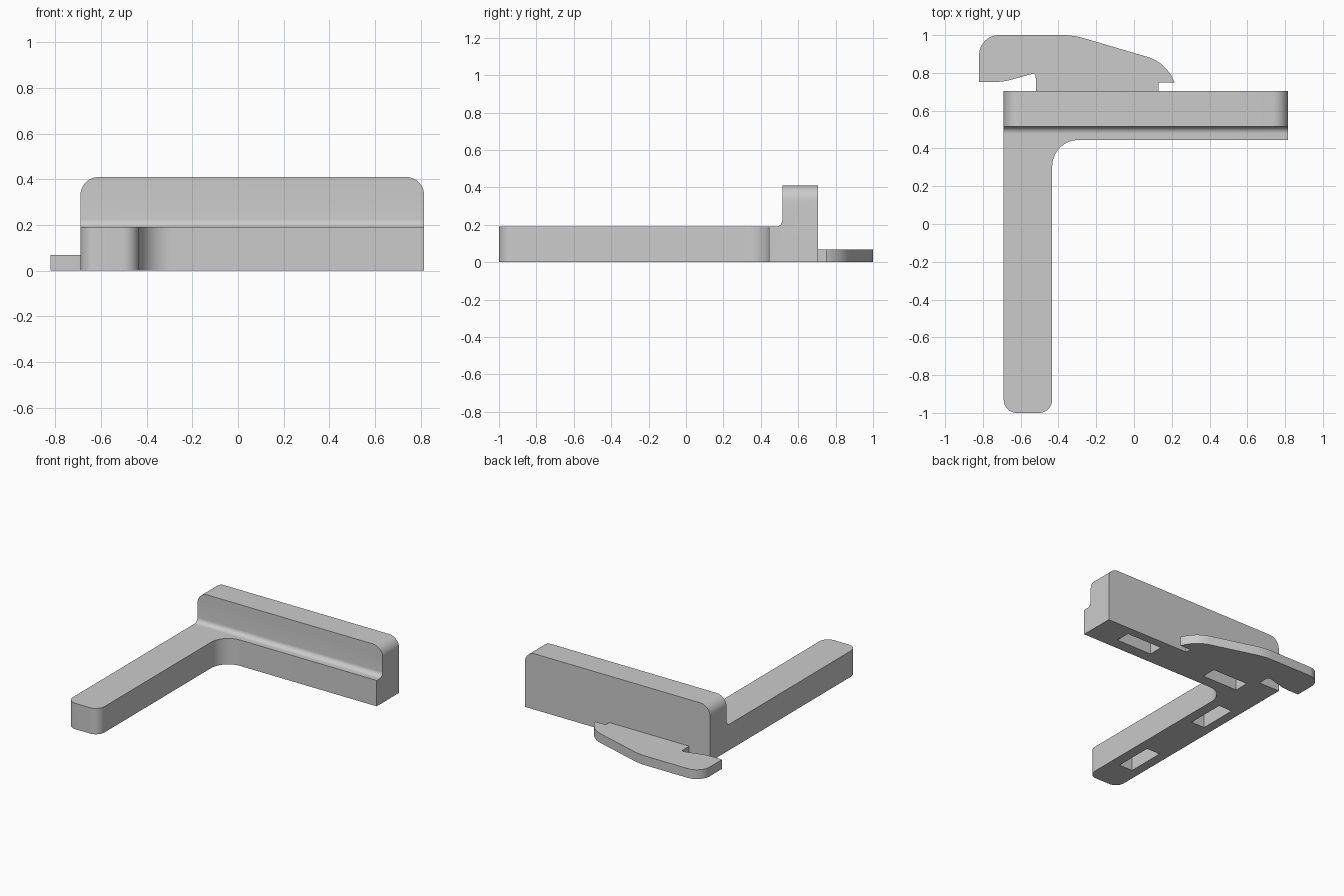
import bpy, bmesh
from math import radians, cos, sin
from mathutils import Vector

cube = bpy.data.objects.get("Cube")
if cube:
    bpy.data.objects.remove(cube, do_unlink=True)

grey = bpy.data.materials.new("plain_grey")
grey.use_nodes = True
GREY = (0.6, 0.6, 0.6, 1)
grey.diffuse_color = GREY
grey.node_tree.nodes["Principled BSDF"].inputs["Base Color"].default_value = GREY


def arc(cx, cy, r, start, end, steps=10):
    """Points on a circular arc, angles in degrees."""
    angles = [radians(start + (end - start) * i / steps) for i in range(steps + 1)]
    return [(cx + r * cos(a), cy + r * sin(a)) for a in angles]


def bezier(p0, p1, p2, steps=10):
    """Points on a quadratic curve."""
    a, b, c = Vector(p0), Vector(p1), Vector(p2)
    ts = [i / steps for i in range(steps + 1)]
    return [tuple(a * (1 - t) ** 2 + b * 2 * t * (1 - t) + c * t * t) for t in ts]


def prism(name, outline, place, shift, round_edges=None, radius=0.0):
    """Extrude an outline; place() maps 2D points to 3D, shift is the extrusion."""
    bm = bmesh.new()
    face = bm.faces.new([bm.verts.new(place(u, v)) for u, v in outline])
    result = bmesh.ops.extrude_face_region(bm, geom=[face])
    moved = [g for g in result["geom"] if isinstance(g, bmesh.types.BMVert)]
    bmesh.ops.translate(bm, verts=moved, vec=shift)
    bmesh.ops.recalc_face_normals(bm, faces=bm.faces)
    if round_edges:
        bmesh.ops.bevel(bm, geom=[e for e in bm.edges if round_edges(e)], offset=radius,
                        segments=10, profile=0.5, affect="EDGES")
    mesh = bpy.data.meshes.new(name)
    bm.to_mesh(mesh)
    bm.free()
    mesh.materials.append(grey)
    obj = bpy.data.objects.new(name, mesh)
    bpy.context.collection.objects.link(obj)
    return obj


def select(obj):
    bpy.ops.object.select_all(action="DESELECT")
    obj.select_set(True)
    bpy.context.view_layer.objects.active = obj


def combine(target, tool, operation):
    """Apply a boolean and discard the tool."""
    mod = target.modifiers.new("combine", "BOOLEAN")
    mod.operation, mod.object, mod.solver = operation, tool, "EXACT"
    select(target)
    bpy.ops.object.modifier_apply(modifier=mod.name)
    bpy.data.objects.remove(tool, do_unlink=True)


def flat(z):
    return lambda x, y: (x, y, z)


LEFT, RIGHT, FRONT, BACK = 0.815, -0.69, 0.445, 0.705
LEDGE, TOP, WALL, INNER = 0.19, 0.41, 0.515, -0.433

# Crossbar: stepped side profile with a small cove, top end corners rounded
profile = [(FRONT, 0), (FRONT, LEDGE)]
profile += arc(WALL - 0.035, LEDGE + 0.035, 0.035, -90, 0, 8)
profile += [(WALL, TOP), (BACK, TOP), (BACK, 0)]
body = prism("angle_body", profile, lambda y, z: (RIGHT, y, z), (LEFT - RIGHT, 0, 0),
             lambda e: all(v.co.z > TOP - 0.001 for v in e.verts)
             and abs(e.verts[0].co.x - e.verts[1].co.x) < 0.001, 0.08)

# Long arm with rounded tip and a fillet into the crossbar
r, f = 0.07, 0.14
outline = arc(RIGHT + r, -1 + r, r, 180, 270) + arc(INNER - r, -1 + r, r, 270, 360)
outline += arc(INNER + f, FRONT - f, f, 180, 90, 14)
outline += [(INNER + f, FRONT + 0.03), (RIGHT, FRONT + 0.03)]
combine(body, prism("arm", outline, flat(0), (0, 0, LEDGE)), "UNION")

# Rectangular pockets in the underside
LONG, SHORT, DEPTH = 0.145, 0.055, 0.12
for x, y, along_x in [(0.445, 0.585, True), (-0.315, 0.585, True),
                      (-0.565, 0.145, False), (-0.565, -0.615, False)]:
    w, h = (LONG, SHORT) if along_x else (SHORT, LONG)
    rect = [(x - w, y - h), (x + w, y - h), (x + w, y + h), (x - w, y + h)]
    combine(body, prism("pocket", rect, flat(-0.05), (0, 0, DEPTH + 0.05)), "DIFFERENCE")

# Thin hooked tongue behind the crossbar
hook = [(0.13, BACK), (0.13, 0.748), (0.215, 0.748)]
hook += bezier((0.213, 0.755), (0.17, 0.85), (0.08, 0.882))
hook += bezier((-0.26, 0.982), (-0.32, 1.0), (-0.38, 1.0))
hook += arc(-0.715, 0.895, 0.105, 90, 180)
hook += [(-0.82, 0.752)]
hook += bezier((-0.74, 0.752), (-0.69, 0.752), (-0.65, 0.764))
hook += bezier((-0.535, 0.796), (-0.52, 0.795), (-0.52, 0.77), 5)
hook += [(-0.52, BACK)]
tongue = prism("hook_tongue", hook, flat(0), (0, 0, 0.068))

for part in (body, tongue):
    select(part)
    bpy.ops.object.shade_smooth_by_angle(angle=radians(30))
